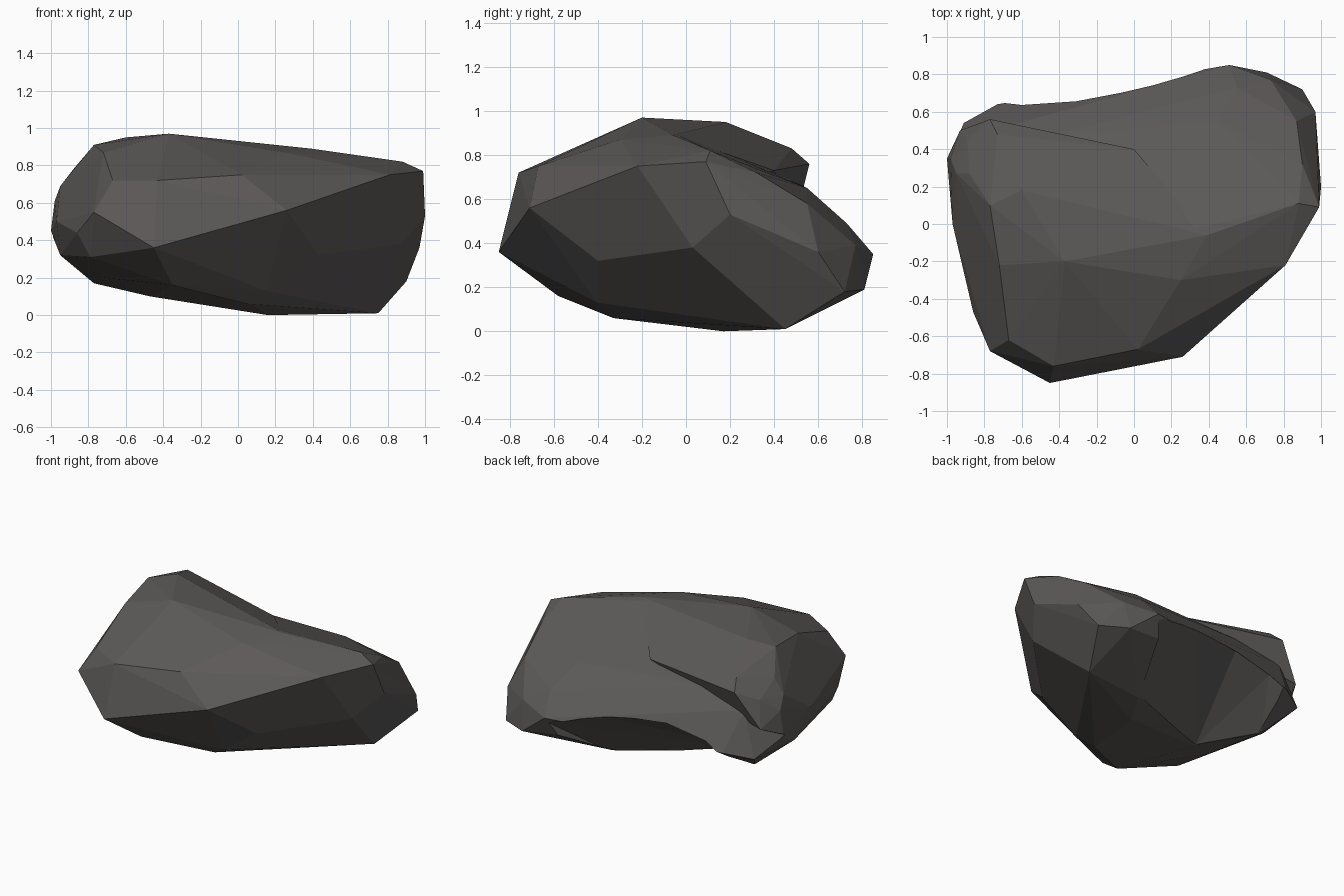
import bpy, bmesh

stone = bpy.data.materials.new("dark grey stone")
stone.diffuse_color = (0.108, 0.102, 0.098, 1.0)


def hull(name, points):
    """Closed faceted lump wrapped round a few corner points."""
    bm = bmesh.new()
    for p in points:
        bm.verts.new(p)
    res = bmesh.ops.convex_hull(bm, input=bm.verts[:])
    junk = {g for g in res["geom_interior"] + res["geom_unused"]
            if isinstance(g, bmesh.types.BMVert)}
    bmesh.ops.delete(bm, geom=list(junk), context='VERTS')
    # merge nearly coplanar triangles into broad facets
    bmesh.ops.dissolve_limit(bm, angle_limit=0.06, verts=bm.verts[:], edges=bm.edges[:])
    bmesh.ops.recalc_face_normals(bm, faces=bm.faces[:])
    me = bpy.data.meshes.new(name)
    bm.to_mesh(me)
    bm.free()
    me.materials.append(stone)
    ob = bpy.data.objects.new(name, me)
    bpy.context.collection.objects.link(ob)
    return ob


def combine(target, tool, operation):
    """Boolean the tool into the target and discard it."""
    mod = target.modifiers.new("combine", 'BOOLEAN')
    mod.operation = operation
    mod.solver = 'EXACT'
    mod.object = tool
    bpy.context.view_layer.objects.active = target
    bpy.ops.object.modifier_apply(modifier=mod.name)
    bpy.data.objects.remove(tool)


# main boulder: front edge, right end, sloping back, left foot, underside
rock = hull("rock", [
    (-.45, -.85, .36), (-.77, -.68, .55), (.26, -.71, .56), (-.67, -.62, .72),
    (-.43, -.76, .72), (.02, -.67, .75), (.25, -.30, .87), (-.37, -.20, .97),
    (.81, -.22, .75), (.99, .09, .77), (.88, .11, .82), (.39, -.06, .89),
    (1.0, .20, .53), (.90, .32, .72), (.97, .60, .36), (.87, .55, .58),
    (.90, .72, .18), (.73, .77, .39), (.71, .81, .19), (.51, .85, .35),
    (.45, .55, .65), (.55, .73, .49), (0, .40, .72), (-.45, .47, .69), (-.80, .49, .62),
    (-.73, .64, .355), (-.91, .54, .32), (-.99, .35, .42),
    (-.95, .15, .32), (-.97, 0, .50), (-.86, -.47, .44), (-.79, -.50, .31),
    (-.72, -.10, .20), (-.77, .33, .17), (-.47, .35, .17), (-.47, .04, .10),
    (-.35, -.58, .16), (.05, -.33, .06), (.15, -.40, .13), (.43, -.40, .32),
    (.87, .03, .38), (.16, .17, 0), (.30, .40, .01), (.75, .45, .01),
])

# broad hollow under the back edge, creased down to the foot
rim = [(.50, .85, .33), (.10, .745, .43), (-.31, .64, .475), (-.60, .63, .41),
       (-.73, .645, .34), (-.77, .34, .165), (-.47, .05, .095),
       (.30, .42, .01), (.25, .55, .14)]
hollow = hull("hollow", rim + [(x, y + .4, z - .4) for x, y, z in rim])
combine(rock, hollow, 'DIFFERENCE')

# raised shoulder on the left, its back lip overhanging the notch
shoulder = hull("shoulder", [
    (-.37, -.20, .97), (-.60, .18, .95), (-.77, .10, .91), (-.72, -.22, .87),
    (-.88, .27, .78), (-.95, .27, .69), (-.89, .45, .70), (-.77, .56, .76),
    (-.73, .48, .83), (-.42, .47, .76), (0, .40, .73), (.39, -.06, .89),
    (.25, -.30, .87), (-.98, .35, .61), (-.93, .50, .52), (-1.0, .35, .45),
    (-.97, 0, .50), (-.95, .15, .34), (-.77, -.68, .55), (-.67, -.62, .72),
    (-.43, -.76, .72), (-.86, -.47, .44), (-.30, 0, .50), (-.60, .10, .40), (.20, 0, .60),
])
combine(rock, shoulder, 'UNION')
